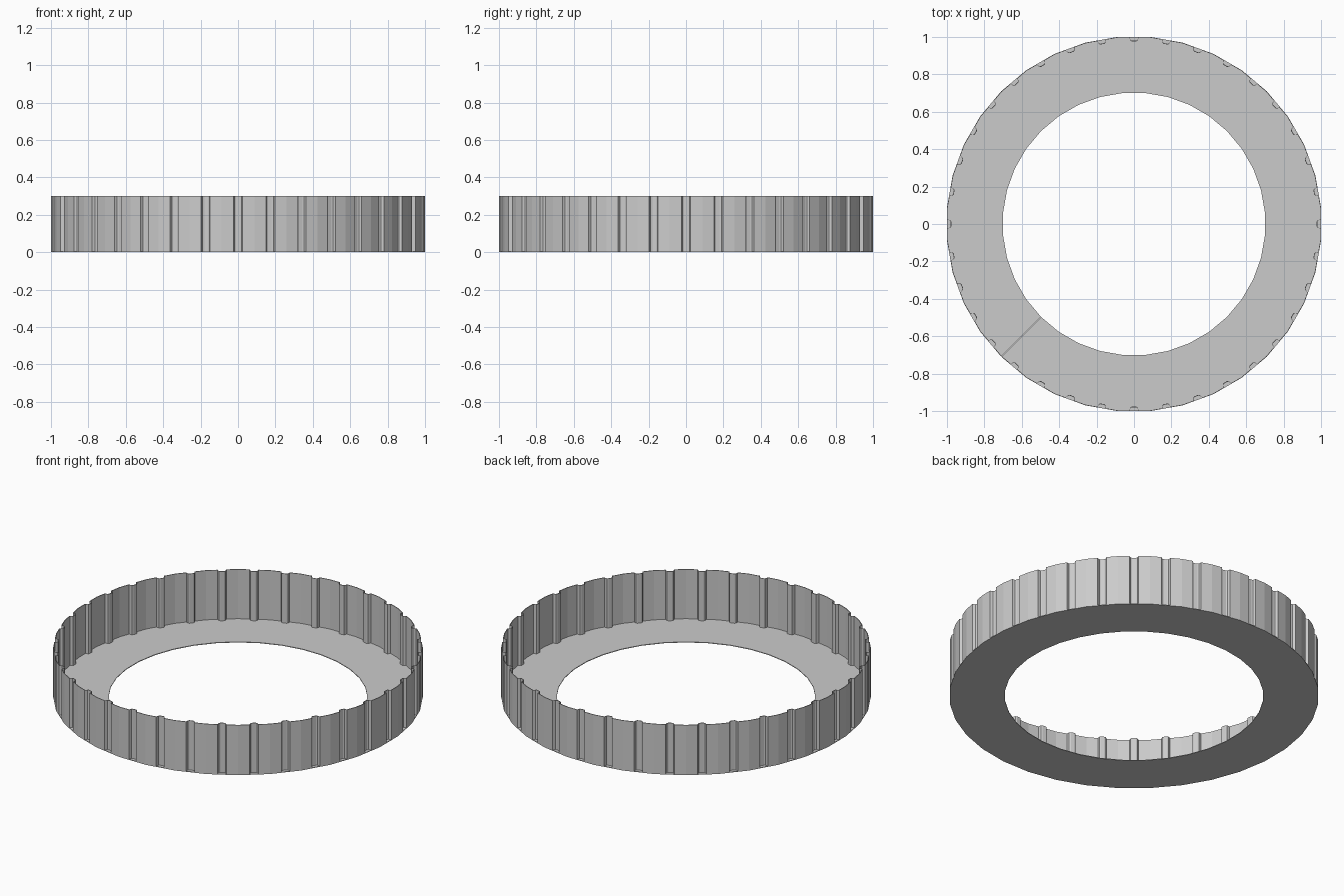
import bpy, bmesh, math
from mathutils import Matrix, Vector

cube = bpy.data.objects.get("Cube")
if cube:
    bpy.data.objects.remove(cube, do_unlink=True)

SIDES = 36
STEP = 2 * math.pi / SIDES
OUTER, INNER, HEIGHT = 1.0, 0.70, 0.30
THICK = 0.004
HALF = math.tan(STEP / 2)

grey = bpy.data.materials.new("light_grey")
grey.use_nodes = True
colour = (0.6, 0.6, 0.6, 1)
grey.diffuse_color = colour
grey.node_tree.nodes["Principled BSDF"].inputs["Base Color"].default_value = colour


def prism(bm, outline, z0, z1, turn):
    """Extrude a flat outline upwards and turn it about the ring axis."""
    verts = [bm.verts.new(turn @ Vector((x, y, z0))) for x, y in outline]
    face = bm.faces.new(verts)
    top = bmesh.ops.extrude_face_region(bm, geom=[face])["geom"]
    moved = [v for v in top if isinstance(v, bmesh.types.BMVert)]
    bmesh.ops.translate(bm, verts=moved, vec=(0, 0, z1 - z0))


def ring(name, outline, z0, z1):
    """Repeat one segment outline around the ring."""
    bm = bmesh.new()
    for i in range(SIDES):
        prism(bm, outline, z0, z1, Matrix.Rotation(i * STEP, 3, "Z"))
    bmesh.ops.recalc_face_normals(bm, faces=bm.faces)
    mesh = bpy.data.meshes.new(name)
    bm.to_mesh(mesh)
    bm.free()
    mesh.materials.append(grey)
    obj = bpy.data.objects.new(name, mesh)
    bpy.context.collection.objects.link(obj)
    return obj


# Floor: flat wedge plates around the opening
floor = [(INNER, -INNER * HALF), (OUTER, -OUTER * HALF),
         (OUTER, OUTER * HALF), (INNER, INNER * HALF)]
ring("floor_plates", floor, 0, THICK)

# Wall: thin flat panels, each with a shallow vertical groove in the middle
half_groove = [(OUTER, OUTER * HALF), (OUTER, 0.024),
               (OUTER - 0.016, 0.018), (OUTER - 0.020, 0.010)]
outside = half_groove + [(x, -y) for x, y in reversed(half_groove)]
inside = [(x - THICK, y * (1 - THICK)) for x, y in reversed(outside)]
ring("grooved_wall", outside + inside, THICK, HEIGHT)
